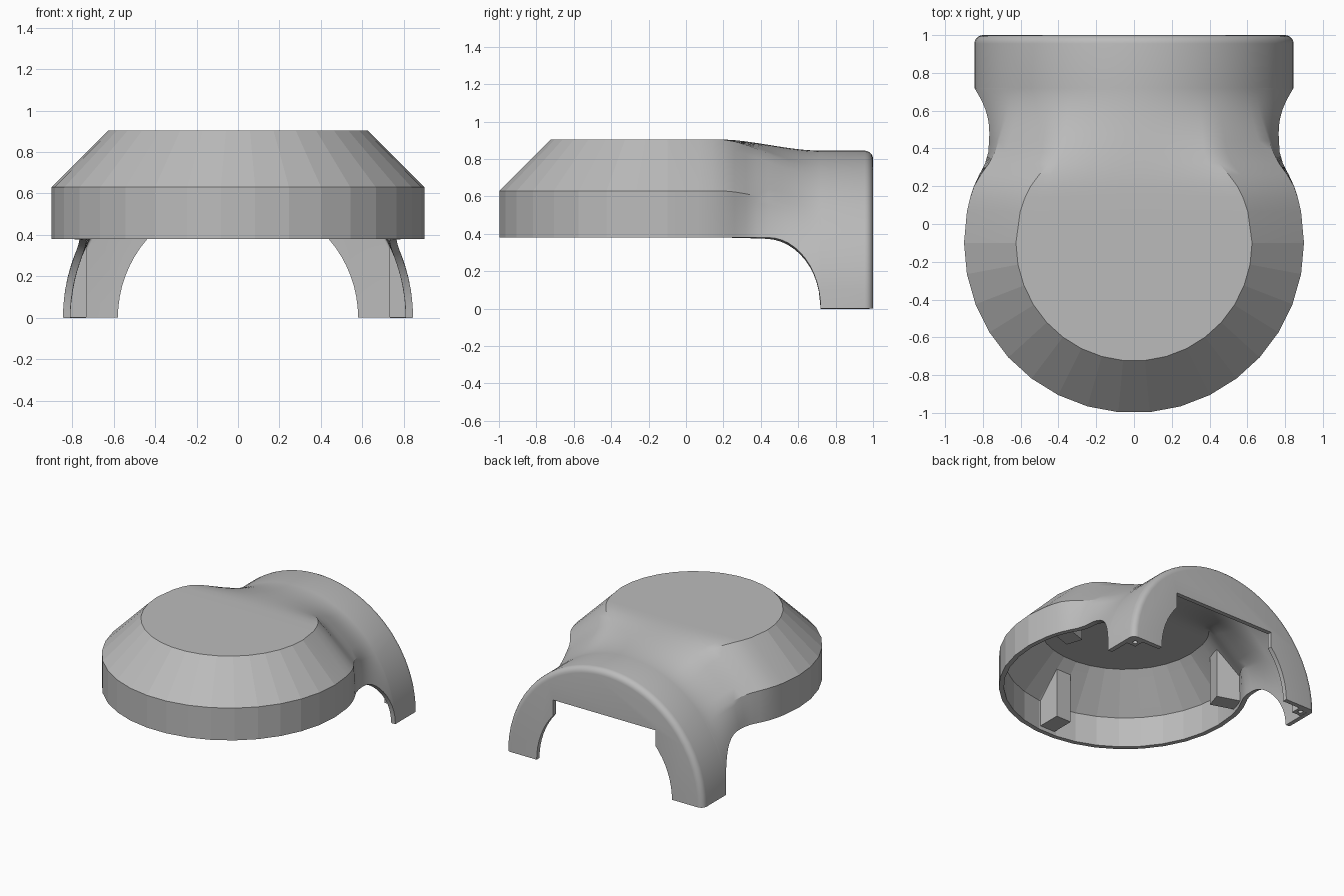
import bpy, bmesh, math
from mathutils import Vector

cube = bpy.data.objects.get("Cube")
if cube:
    bpy.data.objects.remove(cube)

grey = bpy.data.materials.new("plain grey")
grey.use_nodes = True
grey.diffuse_color = (0.5, 0.5, 0.5, 1)
grey.node_tree.nodes["Principled BSDF"].inputs["Base Color"].default_value = (0.5, 0.5, 0.5, 1)

CY, R_WALL, R_TOP = -0.1, 0.9, 0.625      # drum centre and radii
Z_RIM, Z_SHOULDER, Z_TOP = 0.38, 0.63, 0.905
R_ARCH, Y_LEG, THICK = 0.845, 0.72, 0.035
WALL, CONE, TOP = 6, 5, 8                 # steps along each stretch of profile


def lerp(a, b, t):
    return a + (b - a) * t


def smoothstep(a, b, v):
    t = min(max((v - a) / (b - a), 0), 1)
    return t * t * (3 - 2 * t)


def drum_profile(z_low):
    """Radius and height, from the rim to the centre of the top."""
    pts = [(R_WALL, lerp(z_low, Z_SHOULDER, i / WALL)) for i in range(WALL)]
    pts += [(lerp(R_WALL, R_TOP, i / CONE), lerp(Z_SHOULDER, Z_TOP, i / CONE)) for i in range(CONE)]
    return pts + [(R_TOP * (1 - i / TOP), Z_TOP) for i in range(TOP + 1)]


def arch_profile(z_low, radius):
    a0, a1, a2, a3 = math.asin(z_low / R_ARCH), math.radians(40), math.radians(62), math.pi / 2
    angles = [lerp(a0, a1, i / WALL) for i in range(WALL)]
    angles += [lerp(a1, a2, i / CONE) for i in range(CONE)]
    angles += [lerp(a2, a3, i / TOP) for i in range(TOP + 1)]
    return [(radius * math.cos(a), radius * math.sin(a)) for a in angles]


def section(y, z_low, radius=R_ARCH):
    """Half section of the drum melting into the arch."""
    s = smoothstep(0.17, 0.72, y)
    d = min(y - CY, 0.45)
    half = []
    edge = math.sqrt(R_TOP ** 2 - d * d)
    for (r, z), (ax, az) in zip(drum_profile(z_low), arch_profile(z_low, radius)):
        x = math.sqrt(r * r - d * d) if r >= R_TOP - 1e-6 else edge * r / R_TOP
        half.append(Vector((lerp(x, ax, s), y, lerp(z, az, s))))
    return half


def finish(name, bm):
    mesh = bpy.data.meshes.new(name)
    bm.to_mesh(mesh)
    bm.free()
    mesh.materials.append(grey)
    ob = bpy.data.objects.new(name, mesh)
    bpy.context.collection.objects.link(ob)
    return ob


def activate(ob):
    bpy.ops.object.select_all(action="DESELECT")
    ob.select_set(True)
    bpy.context.view_layer.objects.active = ob


def prism(name, outline, origin, u, v, w, half_depth):
    """Outline in the u-v plane, extruded both ways along w."""
    bm = bmesh.new()
    base = [bm.verts.new(origin + u * a + v * b - w * half_depth) for a, b in outline]
    face = bm.faces.new(base)
    new = bmesh.ops.extrude_face_region(bm, geom=[face])["geom"]
    bmesh.ops.translate(bm, vec=w * 2 * half_depth, verts=[g for g in new if isinstance(g, bmesh.types.BMVert)])
    bmesh.ops.recalc_face_normals(bm, faces=bm.faces)
    return finish(name, bm)


# Shell: lofted rows of points, then thickened inwards
bm = bmesh.new()


def loft(rows):
    grid = [[bm.verts.new(p) for p in row] for row in rows]
    for a, b in zip(grid, grid[1:]):
        for i in range(len(a) - 1):
            bm.faces.new((a[i], a[i + 1], b[i + 1], b[i]))
    return grid


# Front half of the drum, faceted
rows = []
FACETS = 17
for i in range(FACETS + 1):
    a = -math.pi * i / FACETS
    rows.append([Vector((r * math.cos(a), CY + r * math.sin(a), z)) for r, z in drum_profile(Z_RIM)])
loft(rows)

# Back half: drum, neck, arch and rounded back edge
stations = [(y, Z_RIM, R_ARCH) for y in (CY, 0.066, 0.14, 0.2, 0.26, 0.32, 0.38, 0.44)]
for i in range(1, 13):
    t = math.pi / 2 * i / 12
    stations.append((0.44 + 0.28 * math.sin(t), max(0, Z_RIM * math.cos(t)), R_ARCH))
for i in range(6):
    t = math.pi / 2 * i / 5
    stations.append((0.955 + 0.045 * math.sin(t), 0, R_ARCH - 0.045 * (1 - math.cos(t))))
rows = []
for st in stations:
    half = section(*st)
    rows.append(half + [Vector((-p.x, p.y, p.z)) for p in reversed(half[:-1])])
grid = loft(rows)

# Back wall with its cut-out
opening = []
R_OPEN = 0.58
top_angle = math.asin(Z_RIM / R_OPEN)
for i in range(9):
    a = top_angle * i / 8
    opening.append((R_OPEN * math.cos(a), R_OPEN * math.sin(a)))
opening.append((opening[-1][0], 0.5))
outline = [(-x, z) for x, z in opening] + [(x, z) for x, z in reversed(opening)]
bm.faces.new(grid[-1] + [bm.verts.new((x, 1, z)) for x, z in outline])

bmesh.ops.remove_doubles(bm, verts=bm.verts, dist=0.0005)
bmesh.ops.dissolve_degenerate(bm, edges=bm.edges, dist=0.0005)
bmesh.ops.recalc_face_normals(bm, faces=bm.faces)
highest = max(bm.faces, key=lambda f: f.calc_center_median().z)
if highest.normal.z < 0:
    bmesh.ops.reverse_faces(bm, faces=bm.faces)
shell = finish("cover_shell", bm)
activate(shell)
solid = shell.modifiers.new("thickness", "SOLIDIFY")
solid.thickness = THICK
solid.offset = -1
solid.use_even_offset = True
bpy.ops.object.modifier_apply(modifier=solid.name)
bpy.ops.object.shade_smooth_by_angle(angle=math.radians(28))
for poly in shell.data.polygons:
    if poly.center.y < CY:
        poly.use_smooth = False

# Support fins inside the drum
UP = Vector((0, 0, 1))
fin = [(0.68, 0.41), (0.88, 0.41), (0.88, 0.62), (0.68, 0.82)]
for name, deg in (("front_fin", -90), ("left_fin", 18), ("right_fin", 162)):
    a = math.radians(deg)
    out = Vector((math.cos(a), math.sin(a), 0))
    prism(name, fin, Vector((0, CY, 0)), out, UP, UP.cross(out), 0.065)

# Screw posts in the back corners of the legs
post = [(0.73, 0), (0.815, 0), (0.795, 0.2), (0.73, 0.39)]
for name, side in (("left_leg_post", 1), ("right_leg_post", -1)):
    ob = prism(name, post, Vector((0, 0.93, 0)), Vector((side, 0, 0)), UP, Vector((0, 1, 0)), 0.045)
    bpy.ops.mesh.primitive_cylinder_add(vertices=16, radius=0.018, depth=0.2, location=(side * 0.77, 0.93, 0))
    cutter = bpy.context.object
    cutter.hide_render = True
    activate(ob)
    cut = ob.modifiers.new("screw hole", "BOOLEAN")
    cut.operation = "DIFFERENCE"
    cut.object = cutter
    bpy.ops.object.modifier_apply(modifier=cut.name)
    bpy.data.objects.remove(cutter)
